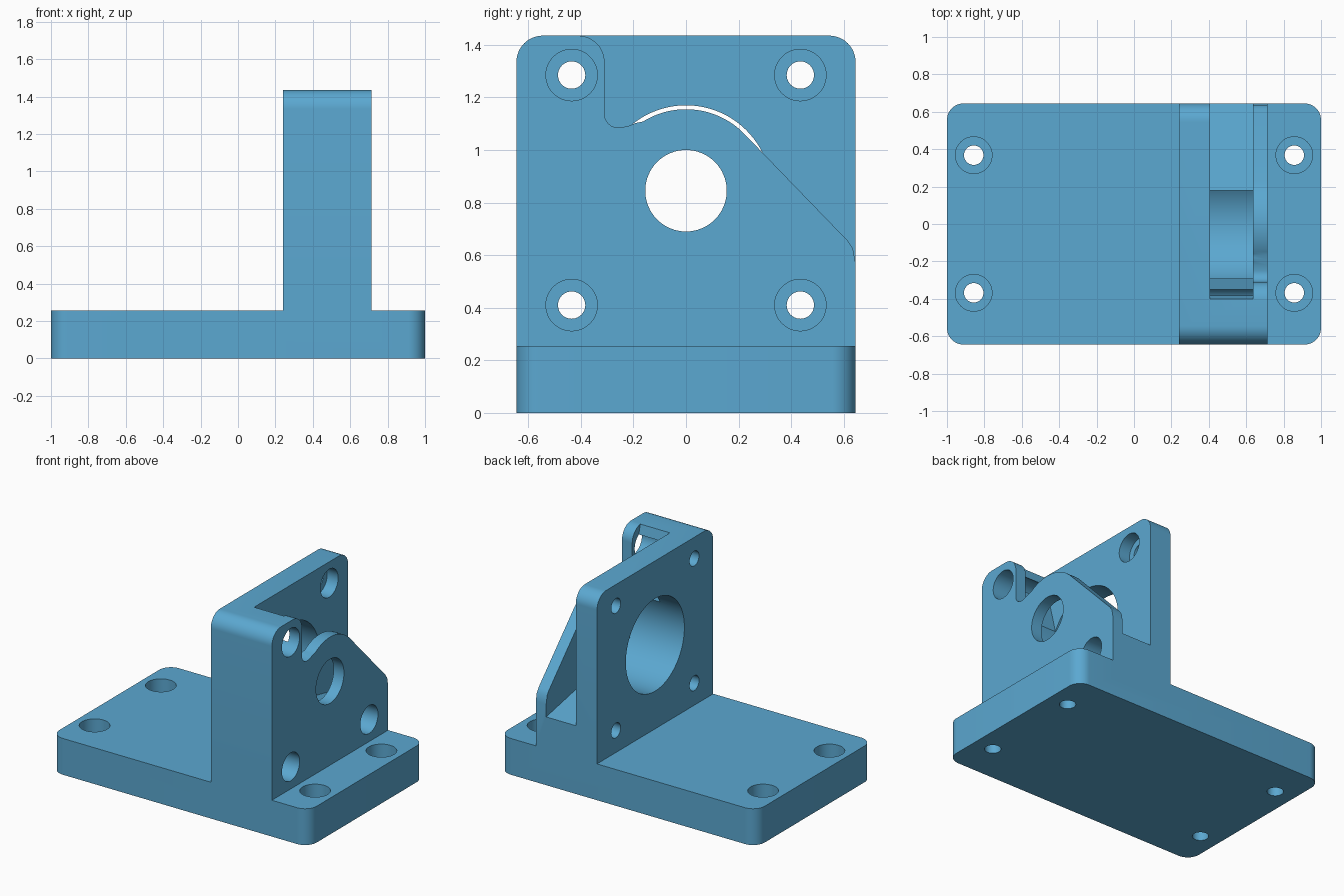
import bpy, bmesh, math

if "Cube" in bpy.data.objects:
    bpy.data.objects.remove(bpy.data.objects["Cube"])

blue = bpy.data.materials.new("steel_blue")
blue.diffuse_color = (0.105, 0.392, 0.638, 1)
blue.use_nodes = True
blue.node_tree.nodes["Principled BSDF"].inputs["Base Color"].default_value = blue.diffuse_color

W, TOP, BASE = 0.645, 1.435, 0.255      # half depth, bracket height, base height
AXIS_Z = 0.845                          # height of the main bore


def prism(name, pts, a, b, axis):
    """Extrude a 2D outline from a to b: (y, z) points along x, (x, y) points along z."""
    place = (lambda p, t: (t, p[0], p[1])) if axis == 'X' else (lambda p, t: (p[0], p[1], t))
    bm = bmesh.new()
    lo = [bm.verts.new(place(p, a)) for p in pts]
    hi = [bm.verts.new(place(p, b)) for p in pts]
    n = len(pts)
    bm.faces.new(lo[::-1])
    bm.faces.new(hi)
    for i in range(n):
        j = (i + 1) % n
        bm.faces.new((lo[i], lo[j], hi[j], hi[i]))
    bmesh.ops.recalc_face_normals(bm, faces=bm.faces)
    me = bpy.data.meshes.new(name)
    bm.to_mesh(me)
    bm.free()
    me.materials.append(blue)
    ob = bpy.data.objects.new(name, me)
    bpy.context.collection.objects.link(ob)
    return ob


def arc(cx, cy, r, start, end, n=12):
    return [(cx + r * math.cos(math.radians(start + (end - start) * i / n)),
             cy + r * math.sin(math.radians(start + (end - start) * i / n))) for i in range(n + 1)]


def circle(cx, cy, r, n=64):
    return arc(cx, cy, r, 0, 360, n)[:-1]


def boolean(target, tool, op='DIFFERENCE'):
    mod = target.modifiers.new(op.lower(), 'BOOLEAN')
    mod.operation, mod.solver, mod.object = op, 'EXACT', tool
    bpy.context.view_layer.objects.active = target
    bpy.ops.object.modifier_apply(modifier=mod.name)
    bpy.data.objects.remove(tool)


# Base plate with rounded corners
R = 0.09
base_outline = (arc(1 - R, W - R, R, 0, 90) + arc(-1 + R, W - R, R, 90, 180)
                + arc(-1 + R, -W + R, R, 180, 270) + arc(1 - R, -W + R, R, 270, 360))
bracket = prism("mounting_bracket", base_outline, 0, BASE, 'Z')

# Upright block with rounded top corners
R = 0.1
block = prism("upright_block", [(-W, 0.12), (W, 0.12)] + arc(W - R, TOP - R, R, 0, 90)
              + arc(-W + R, TOP - R, R, 90, 180), 0.24, 0.715, 'X')

# Pocket with sloping wall and floor, open to the top and back
boolean(block, prism("pocket_cutter", [(-0.441, 1.6), (-0.218, 0.70), (0.1, 0.591),
                                       (0.745, 0.459), (0.745, 1.6)], 0.405, 0.635, 'X'))

# Thin front plate trimmed to a notch, a hump and a slope
trim = ([(-0.41, 1.6), (-0.41, TOP)] + arc(-0.41, TOP - R, R, 90, 0)
        + arc(-0.258, 1.137, 0.052, 180, 280, 10)
        + [(-0.22, 1.091), (-0.19, 1.103)]
        + arc(0, AXIS_Z, 0.31, 122, 43, 24)
        + [(0.615, 0.655), (0.635, 0.625), (W, 0.57), (0.8, 0.57), (0.8, 1.6)])
boolean(block, prism("trim_cutter", trim, 0.635, 0.8, 'X'))

# Main bore and smaller front plate hole
boolean(block, prism("bore_cutter", circle(0, AXIS_Z, 0.325, 96), 0.2, 0.635, 'X'))
boolean(block, prism("plate_hole_cutter", circle(0, AXIS_Z, 0.155), 0.55, 0.8, 'X'))

# Counterbored motor screw holes
for y in (-0.435, 0.435):
    for z in (0.41, 1.285):
        boolean(block, prism("screw_cutter", circle(y, z, 0.052, 40), 0.2, 0.8, 'X'))
        boolean(block, prism("counterbore_cutter", circle(y, z, 0.098, 48), 0.32, 0.8, 'X'))

boolean(bracket, block, 'UNION')

# Counterbored base mounting holes
for x in (-0.857, 0.857):
    for y in (-0.368, 0.368):
        boolean(bracket, prism("screw_cutter", circle(x, y, 0.052, 40), -0.1, 0.4, 'Z'))
        boolean(bracket, prism("counterbore_cutter", circle(x, y, 0.098, 48), 0.125, 0.4, 'Z'))

bpy.ops.object.select_all(action='DESELECT')
bracket.select_set(True)
bpy.context.view_layer.objects.active = bracket
bpy.ops.object.shade_smooth_by_angle(angle=math.radians(25))
